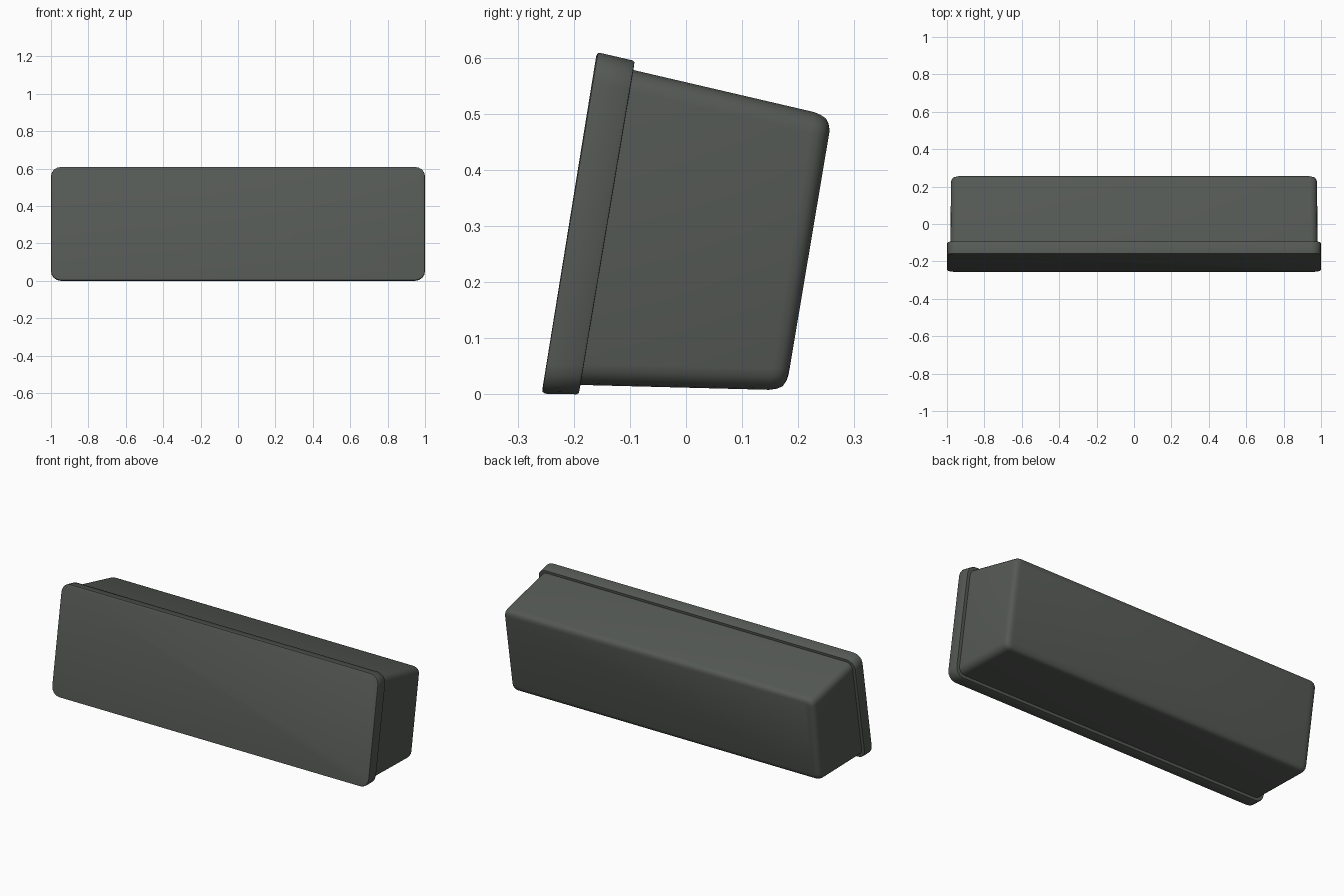
import bpy, bmesh, math
from mathutils import Vector

if "Cube" in bpy.data.objects:
    bpy.data.objects.remove(bpy.data.objects["Cube"])

mat = bpy.data.materials.new("dark_plastic")
mat.diffuse_color = (0.09, 0.1, 0.09, 1)
mat.use_nodes = True
mat.node_tree.nodes["Principled BSDF"].inputs["Base Color"].default_value = mat.diffuse_color


def ring_points(bottom, top, half_w, radius, seg=4):
    """Rounded rectangle spanning x and the tilted bottom-to-top line."""
    b, t = Vector((0, *bottom)), Vector((0, *top))
    up = (t - b).normalized()
    mid, half_h = (b + t) / 2, (t - b).length / 2
    pts = []
    for i, (sx, sz) in enumerate([(1, 1), (-1, 1), (-1, -1), (1, -1)]):
        for k in range(seg + 1):
            a = math.pi / 2 * (i + k / seg)
            x = sx * (half_w - radius) + radius * math.cos(a)
            z = sz * (half_h - radius) + radius * math.sin(a)
            pts.append(mid + Vector((x, 0, 0)) + up * z)
    return pts


def loft(name, rings):
    bm = bmesh.new()
    loops = [[bm.verts.new(p) for p in ring_points(*r)] for r in rings]
    n = len(loops[0])
    for a, b in zip(loops, loops[1:]):
        for i in range(n):
            j = (i + 1) % n
            bm.faces.new((a[i], a[j], b[j], b[i]))
    bm.faces.new(loops[0])
    bm.faces.new(loops[-1])
    bmesh.ops.recalc_face_normals(bm, faces=bm.faces)
    mesh = bpy.data.meshes.new(name)
    bm.to_mesh(mesh)
    bm.free()
    ob = bpy.data.objects.new(name, mesh)
    bpy.context.collection.objects.link(ob)
    mesh.materials.append(mat)
    bpy.context.view_layer.objects.active = ob
    ob.select_set(True)
    bpy.ops.object.shade_smooth_by_angle(angle=math.radians(40))
    ob.select_set(False)


# Tilted front panel with softened rim: (bottom yz, top yz, half width, radius)
loft("front_panel", [
    ((-0.256, 0.009), (-0.160, 0.603), 0.994, 0.046),
    ((-0.256, 0.004), (-0.157, 0.608), 0.998, 0.050),
    ((-0.250, 0.001), (-0.151, 0.608), 1.000, 0.052),
    ((-0.195, 0.000), (-0.095, 0.595), 1.000, 0.052),
    ((-0.191, 0.002), (-0.092, 0.592), 0.998, 0.050),
    ((-0.189, 0.012), (-0.093, 0.583), 0.988, 0.042),
])

# Housing tapering towards a rounded back
loft("housing", [
    ((-0.200, 0.017), (-0.107, 0.581), 0.981, 0.038),
    ((0.148, 0.008), (0.228, 0.503), 0.979, 0.038),
    ((0.162, 0.010), (0.240, 0.498), 0.976, 0.036),
    ((0.172, 0.014), (0.250, 0.491), 0.970, 0.032),
    ((0.179, 0.024), (0.254, 0.482), 0.960, 0.026),
    ((0.183, 0.036), (0.256, 0.470), 0.946, 0.020),
])
